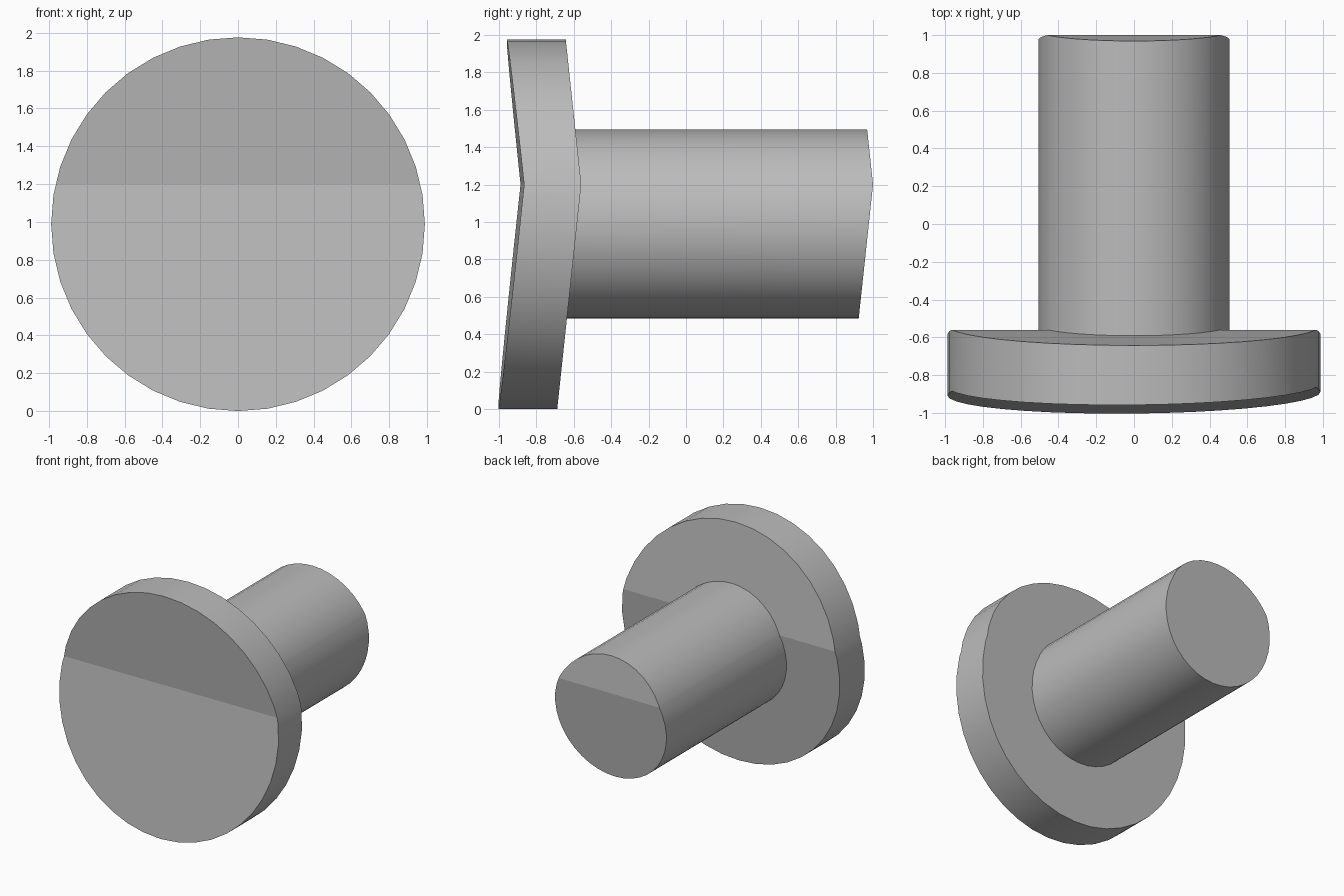
import bpy, bmesh, math

cube = bpy.data.objects.get("Cube")
if cube:
    bpy.data.objects.remove(cube, do_unlink=True)

AXIS_Z = 0.988      # height of the common axis
CREASE_Z = 1.2      # height of the fold across every end face
SLOPE = 0.107       # how far the end faces lean back from the fold

grey = bpy.data.materials.new("plain_grey")
grey.use_nodes = True
colour = (0.5, 0.5, 0.5, 1)
grey.diffuse_color = colour
grey.node_tree.nodes["Principled BSDF"].inputs["Base Color"].default_value = colour


def folded_cylinder(name, radius, front, back, tilt=0.0, sides=40):
    """Cylinder along y whose two ends are folded along a level crease."""
    bm = bmesh.new()
    ring = []
    for i in range(sides):
        a = 2 * math.pi * i / sides
        ring.append(bm.verts.new((radius * math.sin(a), 0, AXIS_Z + radius * math.cos(a))))
    cap = bm.faces.new(ring)
    ext = bmesh.ops.extrude_face_region(bm, geom=[cap], use_keep_orig=True)
    for v in ext["geom"]:
        if isinstance(v, bmesh.types.BMVert):
            v.co.y = 1
    # Cut the fold line, then lean both ends away from it
    bmesh.ops.bisect_plane(bm, geom=bm.verts[:] + bm.edges[:] + bm.faces[:],
                           plane_co=(0, 0, CREASE_Z), plane_no=(0, 0, 1))
    for v in bm.verts:
        at_front = v.co.y < 0.5
        lean = SLOPE * abs(v.co.z - CREASE_Z)
        v.co.y = (front + tilt * v.co.x if at_front else back) - lean
    bmesh.ops.recalc_face_normals(bm, faces=bm.faces[:])
    mesh = bpy.data.meshes.new(name)
    bm.to_mesh(mesh)
    bm.free()
    mesh.materials.append(grey)
    obj = bpy.data.objects.new(name, mesh)
    bpy.context.collection.objects.link(obj)
    bpy.ops.object.select_all(action="DESELECT")
    obj.select_set(True)
    bpy.context.view_layer.objects.active = obj
    bpy.ops.object.shade_smooth_by_angle(angle=math.radians(11))
    return obj


# Wide head at the front, shaft running to the back
folded_cylinder("head", 0.988, -0.875, -0.56, tilt=0.01)
folded_cylinder("shaft", 0.505, -0.6, 1.0)
